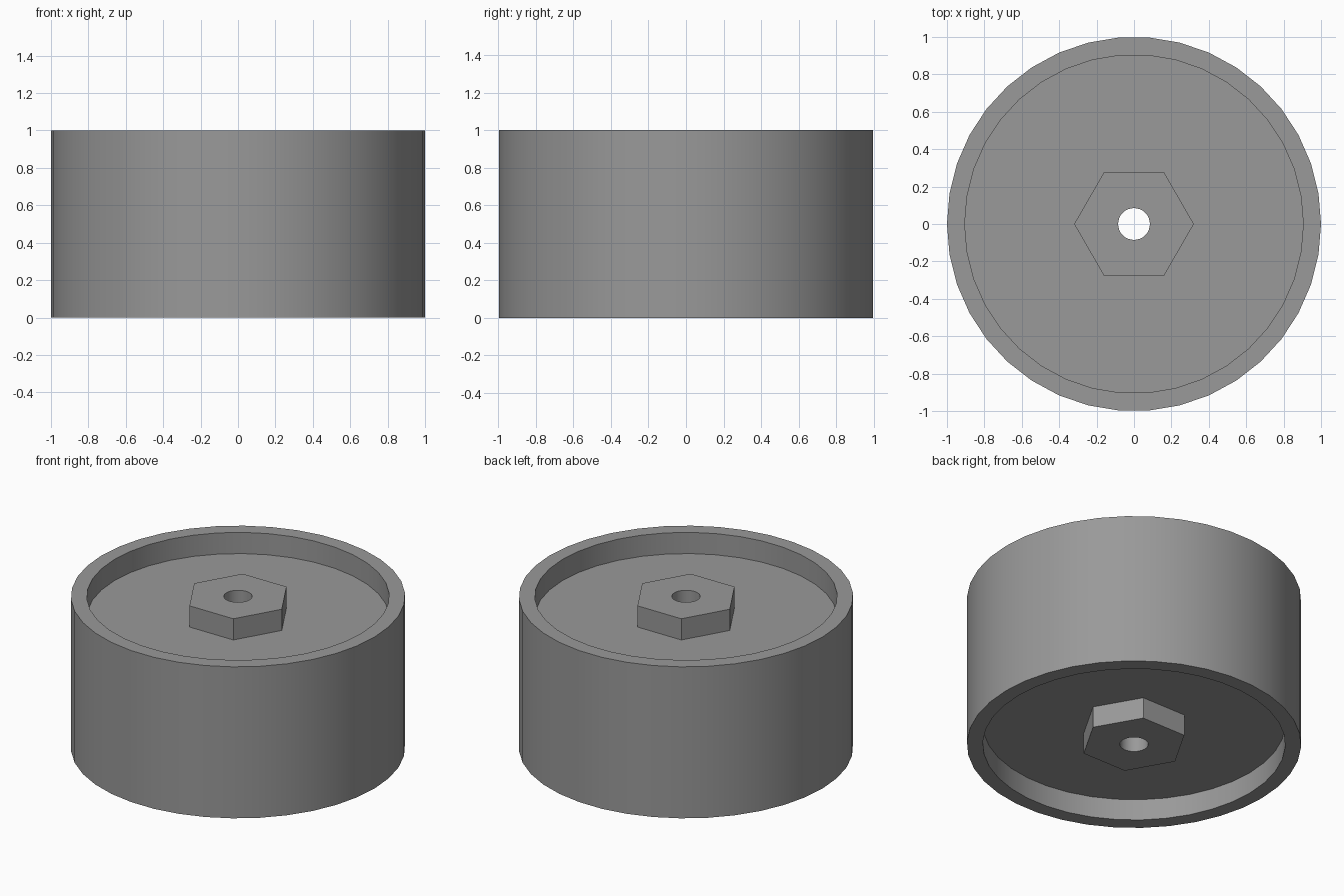
import bpy, bmesh, math

if "Cube" in bpy.data.objects:
    bpy.data.objects.remove(bpy.data.objects["Cube"])

RIM, BORE_R, HEX_R, INNER_R = 1.0, 0.085, 0.32, 0.905
HEIGHT, RECESS = 1.0, 0.14


def ring(bm, sides, radius, z):
    """Regular polygon of vertices starting on +x."""
    step = 2 * math.pi / sides
    return [bm.verts.new((radius * math.cos(k * step), radius * math.sin(k * step), z))
            for k in range(sides)]


def stitch(bm, a, b):
    """Join two rings, walking round by angle so side counts may differ."""
    n, m = len(a), len(b)
    i = j = 0
    while i < n or j < m:
        d = (i + 1) * m - (j + 1) * n
        ni, nj = i + (d <= 0), j + (d >= 0)
        loop = [a[i % n], a[ni % n], b[nj % m], b[j % m]]
        bm.faces.new(list(dict.fromkeys(loop)))
        i, j = ni, nj


# Cross-section from the bore outwards: (sides, radius, distance from end face)
half = [(32, BORE_R, 0), (6, HEX_R, 0), (6, HEX_R, RECESS),
        (38, INNER_R, RECESS), (38, INNER_R, 0), (38, RIM, 0)]

# Wheel: lower half profile, then its mirror for the upper end
bm = bmesh.new()
rings = [ring(bm, s, r, d) for s, r, d in half]
rings += [ring(bm, s, r, HEIGHT - d) for s, r, d in reversed(half)]
for k, current in enumerate(rings):
    stitch(bm, current, rings[(k + 1) % len(rings)])
bmesh.ops.recalc_face_normals(bm, faces=bm.faces)

mesh = bpy.data.meshes.new("wheel")
bm.to_mesh(mesh)
bm.free()
wheel = bpy.data.objects.new("wheel", mesh)
bpy.context.collection.objects.link(wheel)

# Darker grey
grey = bpy.data.materials.new("dark_grey")
grey.diffuse_color = (0.32, 0.32, 0.32, 1)
grey.use_nodes = True
grey.node_tree.nodes["Principled BSDF"].inputs["Base Color"].default_value = grey.diffuse_color
mesh.materials.append(grey)

# Smooth walls, crisp rims and hub
bpy.context.view_layer.objects.active = wheel
wheel.select_set(True)
bpy.ops.object.shade_smooth_by_angle(angle=math.radians(30))
